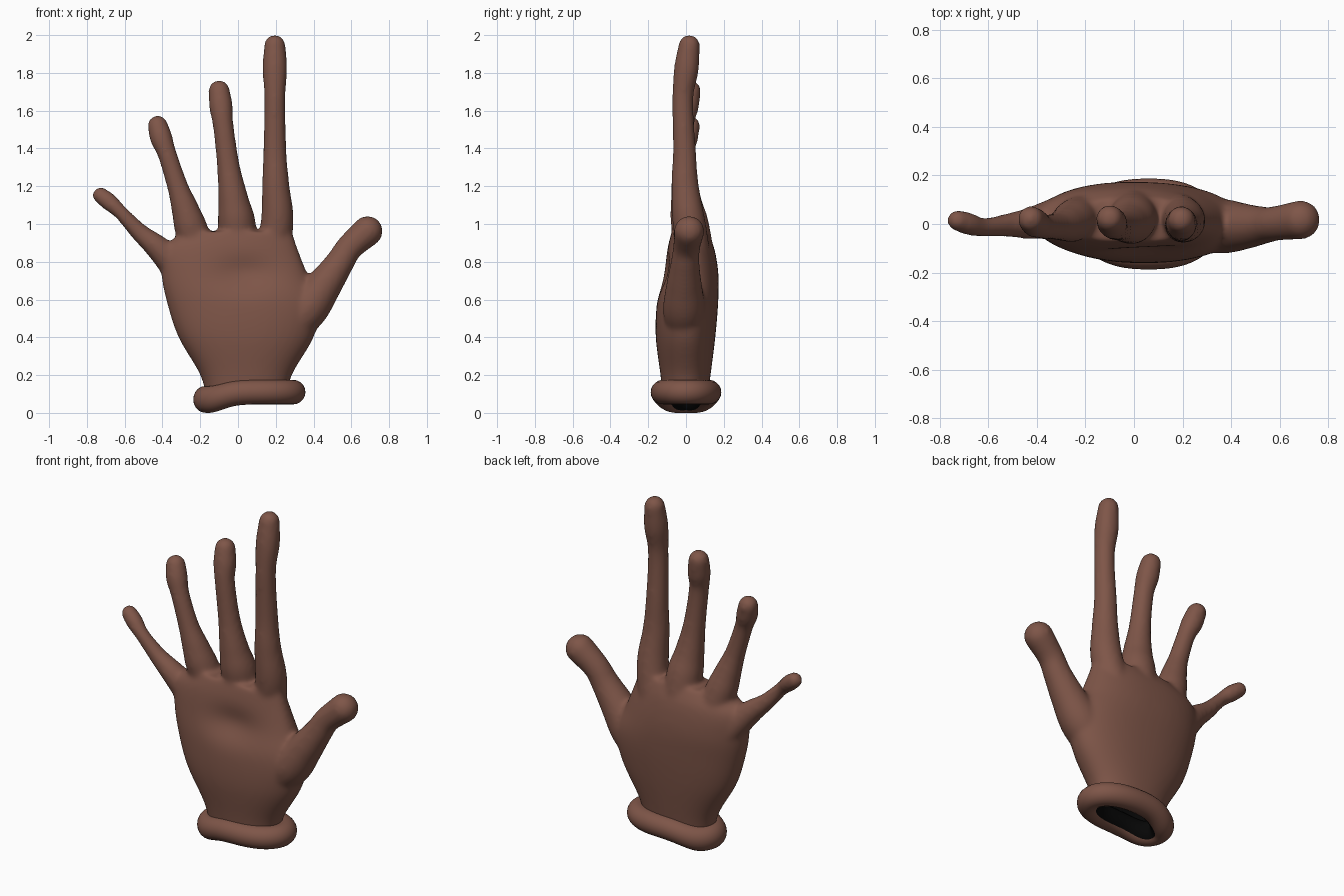
import bpy, bmesh, math
from mathutils import Vector

if "Cube" in bpy.data.objects:
    bpy.data.objects.remove(bpy.data.objects["Cube"])


def material(name, rgb):
    m = bpy.data.materials.new(name)
    m.use_nodes = True
    m.diffuse_color = (*rgb, 1)
    shader = m.node_tree.nodes["Principled BSDF"]
    shader.inputs["Base Color"].default_value = (*rgb, 1)
    shader.inputs["Roughness"].default_value = 0.7
    return m


brown = material("warm brown", (0.21, 0.092, 0.065))
dark = material("dark lining", (0.002, 0.002, 0.002))


def spline(points, steps=6):
    """Smooth curve through tuples of any length."""
    pts = [Vector(p) for p in points]
    pts = [pts[0] * 2 - pts[1]] + pts + [pts[-1] * 2 - pts[-2]]
    out = []
    for a, b, c, d in zip(pts, pts[1:], pts[2:], pts[3:]):
        for i in range(steps):
            t = i / steps
            out.append((b * 2 + (c - a) * t + (a * 2 - b * 5 + c * 4 - d) * t ** 2
                        + (b * 3 - a - c * 3 + d) * t ** 3) / 2)
    return out + [pts[-2]]


def bridge(bm, rings, closed=False):
    loops = [[bm.verts.new(p) for p in ring] for ring in rings]
    n = len(loops[0])
    for a, b in zip(loops, loops[1:] + loops[:1] if closed else loops[1:]):
        for i in range(n):
            bm.faces.new((a[i], a[(i + 1) % n], b[(i + 1) % n], b[i]))
    if not closed:
        bm.faces.new(loops[0][::-1])
        bm.faces.new(loops[-1])


def circle(n):
    return [(math.cos(k * math.tau / n), math.sin(k * math.tau / n)) for k in range(n)]


def palm_ring(section):
    """Flattened oval with its own front and back depth."""
    z, left, right, front, back = section
    mid, half = (left + right) / 2, (right - left) / 2
    ring = []
    for c, s in circle(48):
        y = (back if s > 0 else -front) * math.copysign(abs(s) ** 0.9, s)
        ring.append((mid + half * math.copysign(abs(c) ** 0.9, c), y, z))
    return ring


def digit(bm, points):
    """Tapered round tube with a ball at its tip."""
    path = spline(points)
    rings = []
    for i, p in enumerate(path):
        along = (path[min(i + 1, len(path) - 1)] - path[max(i - 1, 0)]).xyz
        side = Vector((0, 1, 0)).cross(along).normalized()
        depth = along.cross(side).normalized()
        rings.append([p.xyz + (side * c + depth * s) * p.w for c, s in circle(24)])
    bridge(bm, rings)
    tip = bmesh.ops.create_uvsphere(bm, u_segments=24, v_segments=16, radius=path[-1].w)
    bmesh.ops.translate(bm, verts=tip["verts"], vec=path[-1].xyz)


def make_object(name, bm, *mats):
    mesh = bpy.data.meshes.new(name)
    bm.to_mesh(mesh)
    bm.free()
    for m in mats:
        mesh.materials.append(m)
    obj = bpy.data.objects.new(name, mesh)
    bpy.context.collection.objects.link(obj)
    bpy.ops.object.select_all(action='DESELECT')
    obj.select_set(True)
    bpy.context.view_layer.objects.active = obj
    return obj


# Palm: height, left edge, right edge, front depth, back depth
palm = [(0.05, -0.16, 0.25, -0.12, 0.11), (0.2, -0.2, 0.285, -0.135, 0.13),
        (0.4, -0.315, 0.4, -0.16, 0.155), (0.58, -0.375, 0.44, -0.155, 0.17),
        (0.73, -0.405, 0.37, -0.13, 0.172), (0.87, -0.4, 0.315, -0.1, 0.15),
        (0.96, -0.28, 0.285, -0.075, 0.11)]

# Digits: x, y, z, radius
digits = [
    [(0.14, 0.075, 0.66, 0.08), (0.205, 0.02, 0.98, 0.088), (0.2, -0.005, 1.2, 0.073),
     (0.195, -0.008, 1.38, 0.062), (0.195, -0.017, 1.66, 0.056),
     (0.195, 0.002, 1.82, 0.066), (0.195, 0.017, 1.945, 0.057)],
    [(0.01, 0.1, 0.68, 0.075), (-0.005, 0.025, 0.98, 0.1), (-0.025, 0.0, 1.13, 0.081),
     (-0.05, -0.01, 1.3, 0.061), (-0.078, -0.012, 1.52, 0.055),
     (-0.09, 0.005, 1.62, 0.063), (-0.1, 0.022, 1.705, 0.057)],
    [(-0.15, 0.08, 0.68, 0.075), (-0.24, 0.02, 0.95, 0.088), (-0.28, 0.0, 1.08, 0.073),
     (-0.32, -0.01, 1.2, 0.056), (-0.375, -0.01, 1.37, 0.051),
     (-0.405, 0.003, 1.45, 0.06), (-0.425, 0.02, 1.52, 0.055)],
    [(-0.28, 0.035, 0.72, 0.09), (-0.415, 0.005, 0.865, 0.068), (-0.52, -0.005, 0.955, 0.049),
     (-0.62, -0.014, 1.06, 0.039), (-0.68, 0.0, 1.115, 0.047),
     (-0.727, 0.015, 1.152, 0.044)],
    [(0.24, -0.01, 0.42, 0.09), (0.36, -0.01, 0.545, 0.112), (0.455, -0.01, 0.675, 0.095),
     (0.535, -0.005, 0.79, 0.077), (0.59, 0.003, 0.875, 0.072), (0.686, 0.017, 0.962, 0.081)],
]

# Hand: palm and digits fused into one smooth skin
bm = bmesh.new()
bridge(bm, [palm_ring(s) for s in spline(palm)])
for points in digits:
    digit(bm, points)
hand = make_object("hand", bm, brown)
fuse = hand.modifiers.new("fuse", 'REMESH')
fuse.mode = 'VOXEL'
fuse.voxel_size = 0.012
soften = hand.modifiers.new("soften", 'SMOOTH')
soften.factor = 0.5
soften.iterations = 14
for mod in ("fuse", "soften"):
    bpy.ops.object.modifier_apply(modifier=mod)

# Hollow of the palm, and the open wrist
bm = bmesh.new()
bm.from_mesh(hand.data)
for v in bm.verts:
    x, y, z = v.co
    if y < 0:
        v.co.y += 0.035 * math.exp(-((x - 0.04) / 0.16) ** 2 - ((z - 0.74) / 0.09) ** 2)
base = [f for f in bm.faces if f.calc_center_median().z < 0.1]
bmesh.ops.delete(bm, geom=base, context='FACES')
bm.to_mesh(hand.data)
bm.free()
bpy.ops.object.shade_smooth()

# Rolled cuff around the wrist, thicker and lower at the little finger side
rings = []
for c, s in circle(64):
    x = 0.06 + 0.232 * math.copysign(abs(c) ** 0.8, c)
    dip = math.exp(-((x + 0.16) / 0.11) ** 2)
    centre = Vector((x, 0.122 * s, 0.11 - 0.039 * dip))
    out = Vector((c * 0.6, s, 0)).normalized()
    rings.append([centre + out * a * 0.065 + Vector((0, 0, b * (0.065 + 0.006 * dip)))
                  for a, b in circle(20)])
bm = bmesh.new()
bridge(bm, rings, closed=True)
# Each ring strip has twenty faces; those turned to the opening are dark
for i, f in enumerate(bm.faces):
    f.material_index = int(7 <= i % 20 <= 12)
bmesh.ops.recalc_face_normals(bm, faces=bm.faces)
make_object("cuff", bm, brown, dark)
bpy.ops.object.shade_smooth()

# Dark lining inside the wrist, facing down into the opening
bm = bmesh.new()
lining = [(0.1, -0.14, 0.24, -0.1, 0.1), (0.2, -0.16, 0.24, -0.1, 0.1),
          (0.3, -0.13, 0.2, -0.08, 0.08)]
bridge(bm, [palm_ring(s) for s in lining])
base = [f for f in bm.faces if f.calc_center_median().z < 0.11]
bmesh.ops.delete(bm, geom=base, context='FACES')
bmesh.ops.reverse_faces(bm, faces=bm.faces)
make_object("wrist_lining", bm, dark)
bpy.ops.object.shade_smooth_by_angle()
